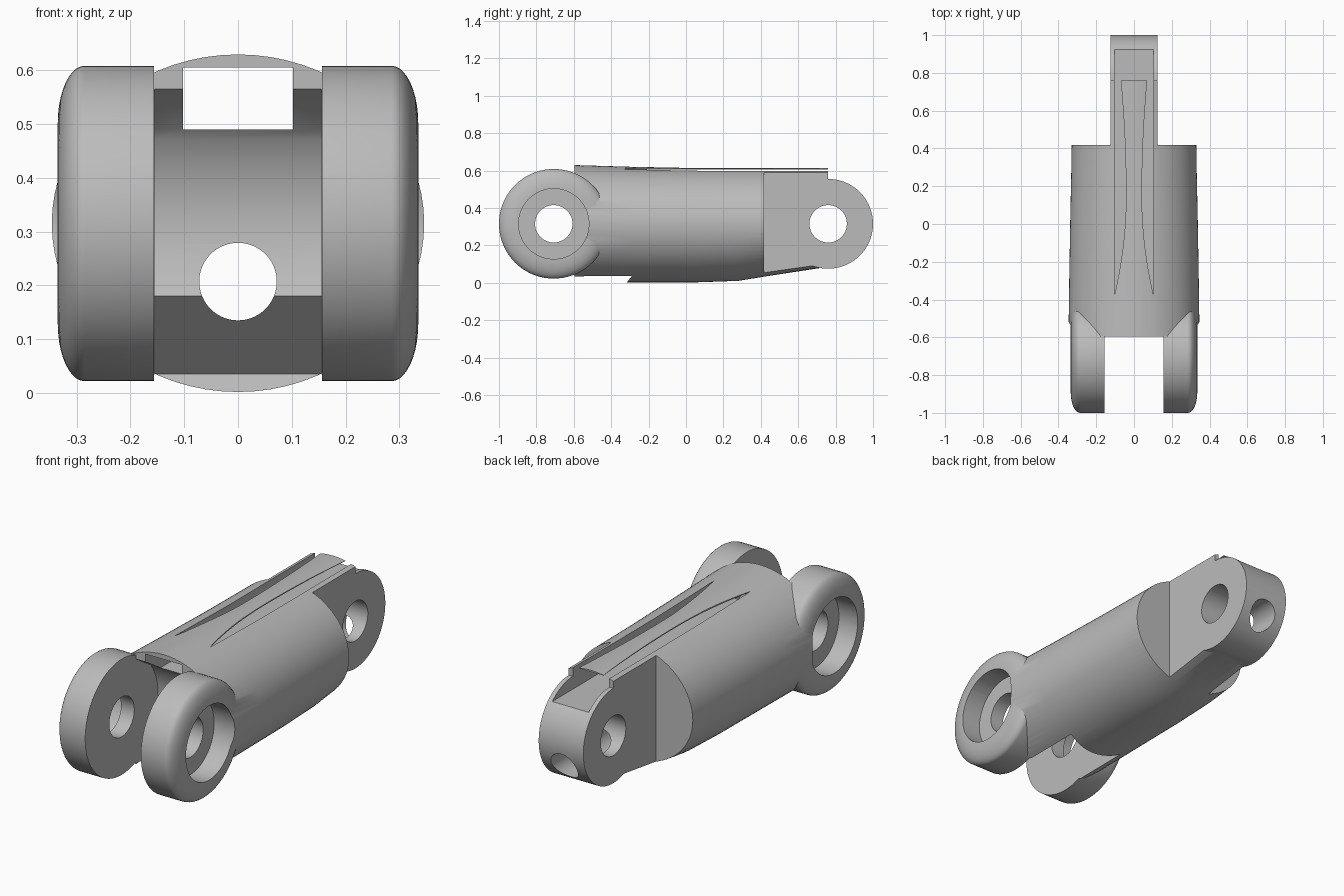
import bpy, bmesh
from math import sin, cos, pi
from mathutils import Vector

cube = bpy.data.objects.get("Cube")
if cube:
    bpy.data.objects.remove(cube, do_unlink=True)

grey = bpy.data.materials.new("plain_grey")
grey.use_nodes = True
grey.diffuse_color = (0.5, 0.5, 0.5, 1)
grey.node_tree.nodes["Principled BSDF"].inputs["Base Color"].default_value = (0.5, 0.5, 0.5, 1)

AXIS_Z = 0.315
KNUCKLE_Y = -0.707
TIP_Y = 0.76
SEG = 72


def loft(name, rings):
    """Closed solid through a list of equally long rings."""
    bm = bmesh.new()
    loops = [[bm.verts.new(p) for p in ring] for ring in rings]
    n = len(loops[0])
    for a, b in zip(loops, loops[1:]):
        for i in range(n):
            j = (i + 1) % n
            bm.faces.new((a[i], a[j], b[j], b[i]))
    bm.faces.new(loops[0])
    bm.faces.new(loops[-1])
    bmesh.ops.recalc_face_normals(bm, faces=bm.faces)
    mesh = bpy.data.meshes.new(name)
    bm.to_mesh(mesh)
    bm.free()
    mesh.materials.append(grey)
    ob = bpy.data.objects.new(name, mesh)
    bpy.context.collection.objects.link(ob)
    return ob


def ring_x(x, y, z, r):
    angles = [2 * pi * i / SEG for i in range(SEG)]
    return [Vector((x, y + r * cos(a), z + r * sin(a))) for a in angles]


def ring_y(y, z, rx, top, bottom):
    angles = [2 * pi * i / SEG for i in range(SEG)]
    return [Vector((rx * cos(a), y, z + (top if sin(a) > 0 else bottom) * sin(a))) for a in angles]


def rod_x(name, x0, x1, y, r):
    return loft(name, [ring_x(x0, y, AXIS_Z, r), ring_x(x1, y, AXIS_Z, r)])


def box(name, x0, x1, y0, y1, z0, z1):
    rect = [(x0, y0), (x1, y0), (x1, y1), (x0, y1)]
    return loft(name, [[(x, y, z) for x, y in rect] for z in (z0, z1)])


def combine(target, tool, operation="DIFFERENCE"):
    tool.hide_render = True
    mod = target.modifiers.new("combine", "BOOLEAN")
    mod.operation = operation
    mod.solver = "EXACT"
    mod.object = tool
    bpy.context.view_layer.objects.active = target
    bpy.ops.object.modifier_apply(modifier=mod.name)
    bpy.data.objects.remove(tool, do_unlink=True)


# Tapering oval body: y, half width, upper radius, lower radius
sections = [(-0.595, 0.347, 0.314, 0.314), (-0.3, 0.343, 0.305, 0.313),
            (0.05, 0.337, 0.298, 0.313), (0.28, 0.332, 0.298, 0.305),
            (0.42, 0.33, 0.298, 0.282), (TIP_Y, 0.33, 0.298, 0.23)]
body = loft("finger_link", [ring_y(y, AXIS_Z, rx, t, b) for y, rx, t, b in sections])

# Rounded tongue at the back, narrowed by cutting both shoulders
combine(body, rod_x("tongue_end", -0.2, 0.2, TIP_Y, 0.24), "UNION")
for s in (-1, 1):
    combine(body, box("shoulder_cut", s * 0.125, s * 0.6, 0.417, 1.2, -0.2, 0.9))

# Clearance between the ears, with a round back and sloped relief below
arc = []
for i in range(17):
    z = 0.49 - (0.49 - 0.18) * i / 16
    arc.append((KNUCKLE_Y + (0.29 ** 2 - (z - AXIS_Z) ** 2) ** 0.5, z))
outline = [(-1.1, 0.565), (-0.595, 0.565)] + arc + [(-0.29, 0.035), (-0.33, -0.015), (-1.1, -0.015)]
combine(body, loft("knuckle_gap", [[(x, y, z) for y, z in outline] for x in (-0.155, 0.155)]))

# Cable channel under the top skin and round tendon hole below it
combine(body, box("channel", -0.102, 0.102, -1.1, 1.1, 0.49, 0.605))
combine(body, loft("tendon_hole", [ring_y(y, 0.207, 0.072, 0.072, 0.072) for y in (-1.1, 1.1)]))

# Curved slits that leave a waisted strip over the channel
for s in (-1, 1):
    curve = []
    for i in range(25):
        y = -0.37 + 1.17 * i / 24
        widen = 0.06 * ((y - 0.15) / 0.52) ** 2 if y < 0.15 else 0.028 * ((y - 0.15) / 0.61) ** 2
        curve.append((s * (0.042 + widen), y))
    curve.append((s * 0.102, 0.8))
    combine(body, loft("slit", [[(x, y, z) for x, y in curve] for z in (0.52, 0.8)]))

# Ears with rounded outer rims
for s in (-1, 1):
    profile = [(0.156, 0.293)]
    for i in range(11):
        a = pi / 2 * i / 10
        profile.append((0.285 + 0.05 * sin(a), 0.185 + 0.108 * cos(a)))
    rings = [ring_x(s * x, KNUCKLE_Y, AXIS_Z, r) for x, r in profile]
    combine(body, loft("ear", rings), "UNION")

# Pivot holes and bearing recesses
for s in (-1, 1):
    combine(body, rod_x("bearing_recess", s * 0.23, s * 0.5, KNUCKLE_Y, 0.188))
combine(body, rod_x("knuckle_hole", -0.5, 0.5, KNUCKLE_Y, 0.1))
combine(body, rod_x("tip_hole", -0.5, 0.5, TIP_Y, 0.1))

bpy.ops.object.select_all(action="DESELECT")
body.select_set(True)
bpy.context.view_layer.objects.active = body
bpy.ops.object.shade_smooth_by_angle(angle=pi / 7)
